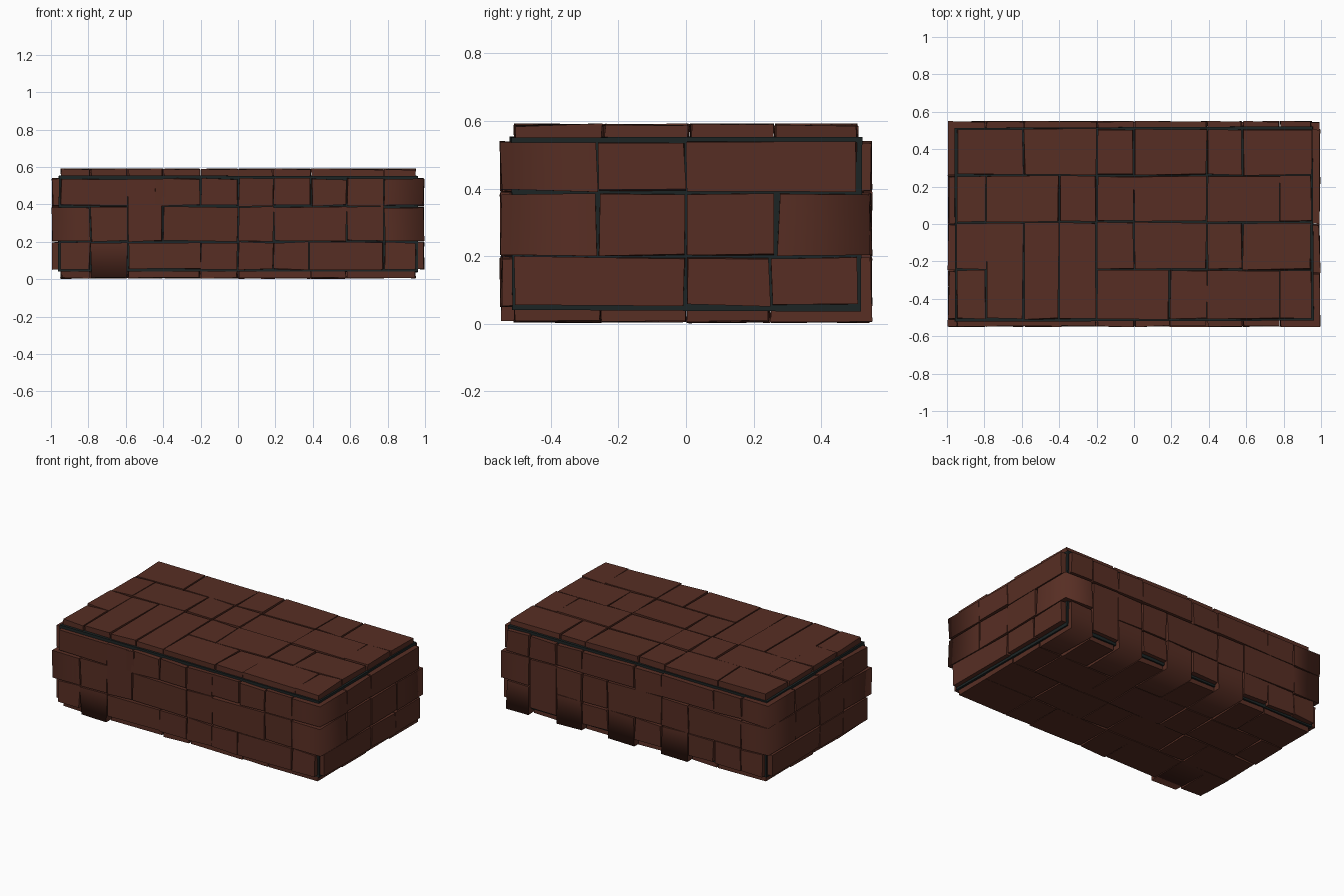
import bpy, bmesh, random
from mathutils import Vector

if "Cube" in bpy.data.objects:
    bpy.data.objects.remove(bpy.data.objects["Cube"])

random.seed(4)
X, Y, Z0, Z1 = 0.992, 0.547, 0.006, 0.588      # outer hull of the bricks
x, y, a, b, c, d = 0.95, 0.51, 0.05, 0.20, 0.39, 0.54   # core edges and course heights
GAP = 0.004


def material(name, col):
    m = bpy.data.materials.new(name)
    m.diffuse_color = (*col, 1)
    m.use_nodes = True
    m.node_tree.nodes["Principled BSDF"].inputs["Base Color"].default_value = m.diffuse_color
    return m


BRICK = material("brick", (0.095, 0.027, 0.017))
MORTAR = material("mortar", (0.012, 0.018, 0.018))


def on_hull(f):
    p = f.calc_center_median()
    return abs(p.x) > X - 0.015 or abs(p.y) > Y - 0.015 or p.z < Z0 + 0.015 or p.z > Z1 - 0.015


def brick(bm, lo, hi):
    """Box with slightly uneven corners; only edges joining two outer faces are smooth."""
    vs = bmesh.ops.create_cube(bm, size=1)["verts"]
    for v in vs:
        for i in range(3):
            v.co[i] = (hi[i] - GAP if v.co[i] > 0 else lo[i] + GAP) + random.uniform(-0.005, 0.005)
        v.co.z = max(v.co.z, 0)
    for e in {e for v in vs for e in v.link_edges}:
        e.smooth = all(on_hull(f) for f in e.link_faces)
    for f in {f for v in vs for f in v.link_faces}:
        f.smooth = True


def build(name, boxes, mat):
    bm = bmesh.new()
    for lo, hi in boxes:
        brick(bm, lo, hi)
    me = bpy.data.meshes.new(name)
    bm.to_mesh(me)
    bm.free()
    me.materials.append(mat)
    ob = bpy.data.objects.new(name, me)
    bpy.context.collection.objects.link(ob)


def panels(axis, near, far, courses):
    """Courses are (v0, v1, break points along u); near/far bound the thickness."""
    out = []
    for v0, v1, cuts in courses:
        for u0, u1 in zip(cuts, cuts[1:]):
            lo, hi = [u0, v0], [u1, v1]
            lo.insert(axis, near)
            hi.insert(axis, far)
            out.append((lo, hi))
    return out


# Front wall
build("front_bricks", panels(1, -Y - GAP, -0.48, [
    (a, b, [-x, -.79]), (a, b, [-.59, -.2, 0, .19, .38, .78, x]),
    (b, c, [-.79, -.59]), (b, d, [-.59, -.4]), (b, c, [-.4, 0, .19, .58, .78]),
    (c, d, [-x, -.59]), (c, d, [-.41, -.2, 0, .19, .39, .58, .78])]), BRICK)

# Back wall
build("back_bricks", panels(1, 0.48, Y + GAP, [
    (a, b, [-x, -.79, -.59, -.4]), (a, b, [-.2, 0]), (a, b, [.2, .39]),
    (a, c, [.58, .78]),
    (b, c, [-.79, -.4, -.2, .2, .39, .58]),
    (c, d, [-.79, -.59, -.2, 0, .39, .58, .78, x])]), BRICK)

# Right and left walls
build("right_bricks", panels(0, 0.92, X + GAP, [
    (a, b, [-y, 0, .25, y]), (b, c, [-.26, 0, .26]), (c, d, [-.26, 0, y])]), BRICK)
build("left_bricks", panels(0, -X - GAP, -0.92, [
    (a, b, [-y, -.25, 0, y]), (b, c, [-.26, 0, .26]), (c, d, [-y, -.25, 0, .26])]), BRICK)

# Top and bottom
build("top_bricks", panels(2, 0.52, Z1 + GAP, [
    (.26, y, [-x, -.59, -.2, 0, .39, .58, x]),
    (.01, .26, [-x, -.79, -.4, -.2, 0, .39, .78, x]),
    (-.245, .01, [-x, -.79]), (-y, .01, [-.79, -.59, -.4, -.2]),
    (-.245, .01, [-.2, 0, .39, .58, x]),
    (-y, -.245, [-x, -.79]), (-y, -.245, [-.2, .19, .39, .78, x])]), BRICK)
build("bottom_bricks", panels(2, Z0 - GAP, 0.07, [
    (.25, y, [-x, -.59, -.4]), (.25, y, [-.2, 0]), (.25, y, [.2, .39]), (.25, y, [.58, .78]),
    (0, .25, [-x, -.79, -.4, -.2, .2, .39, .78, x]),
    (-.25, 0, [-x, -.59, -.4, 0, .2, .58, x]),
    (-y, -.25, [-x, -.79]), (-y, -.25, [-.59, -.2, 0, .39, .58, x])]), BRICK)

# Bricks that wrap around an edge
XX, YY, ZZ = X + GAP, Y + GAP, Z0 - GAP
wraps = [((.78, -YY, b), (XX, -.26, c)), ((.78, -YY, c), (XX, -.26, d)),
         ((.78, .27, b), (XX, YY, c)), ((-XX, -YY, b), (-.79, -.26, c)),
         ((-XX, .26, b), (-.79, YY, c)), ((-XX, .26, c), (-.79, YY, d)),
         ((-.79, -YY, ZZ), (-.59, -.25, b))]
wraps += [((u0, .25, ZZ), (u1, YY, b)) for u0, u1 in [(.78, x), (.39, .58), (0, .2), (-.4, -.2)]]
build("edge_bricks", wraps, BRICK)

# L-shaped front brick is completed by a piece overlapping its neighbour
build("front_corner_piece", [((-.45, -YY, c), (-.38, -.48, d))], BRICK)

# Dark core seen through the joints
build("mortar_core", [((-.962, -.522, .035), (.962, .522, .557))], MORTAR)
